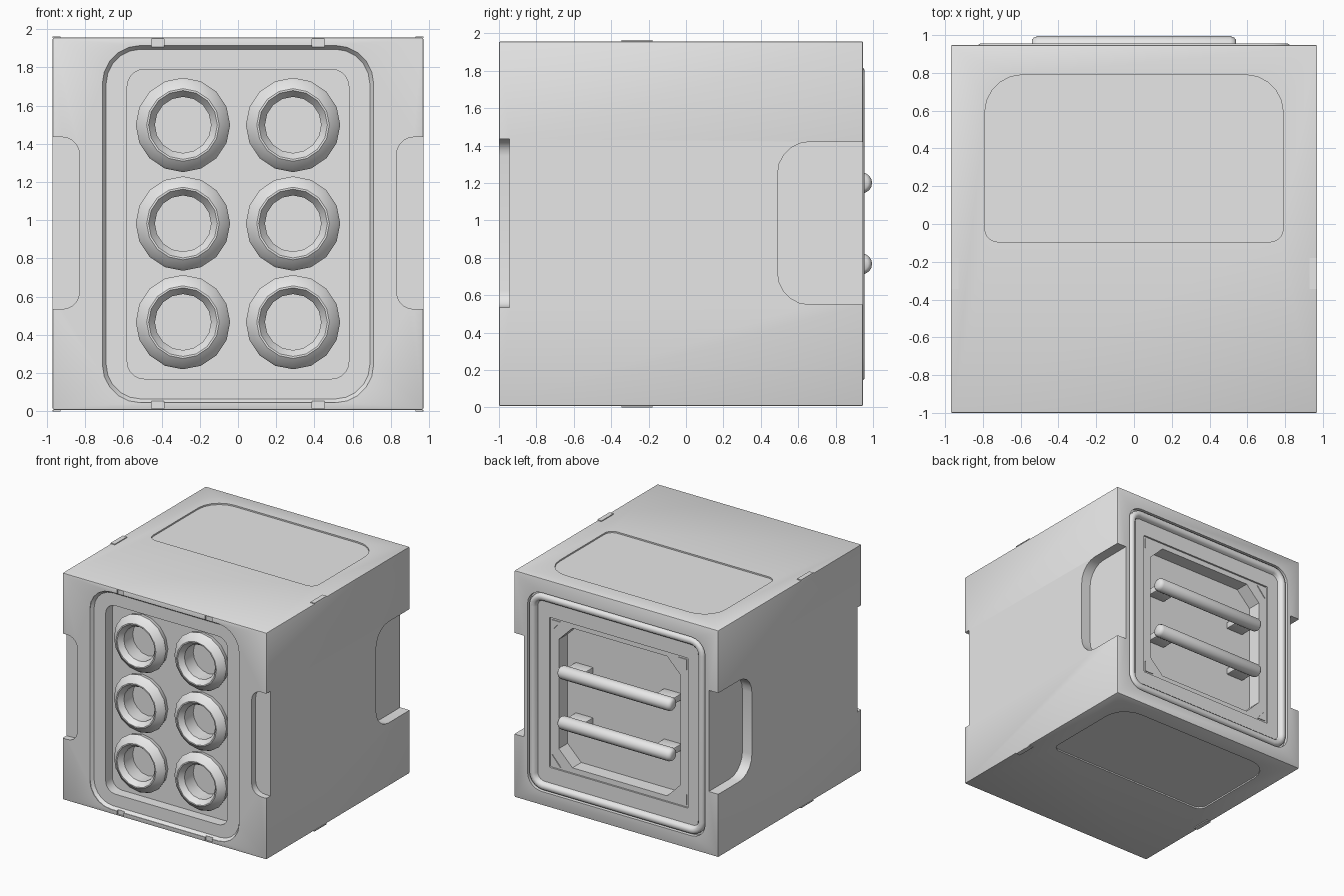
import bpy, bmesh, math
from mathutils import Vector

if "Cube" in bpy.data.objects:
    bpy.data.objects.remove(bpy.data.objects["Cube"], do_unlink=True)

grey = bpy.data.materials.new("light_grey")
grey.use_nodes = True
grey.diffuse_color = (0.8, 0.8, 0.8, 1)
for node in grey.node_tree.nodes:
    if node.type == 'BSDF_PRINCIPLED':
        node.inputs["Base Color"].default_value = grey.diffuse_color

MID = 0.98  # height of the block's centre


def finish(name, bm):
    bmesh.ops.recalc_face_normals(bm, faces=bm.faces)
    mesh = bpy.data.meshes.new(name)
    bm.to_mesh(mesh)
    bm.free()
    mesh.materials.append(grey)
    obj = bpy.data.objects.new(name, mesh)
    bpy.context.collection.objects.link(obj)
    return obj


def activate(obj):
    bpy.ops.object.select_all(action='DESELECT')
    obj.select_set(True)
    bpy.context.view_layer.objects.active = obj


def smooth(obj, angle=35):
    activate(obj)
    bpy.ops.object.shade_smooth_by_angle(angle=math.radians(angle))


def rounded(u0, u1, v0, v1, radii, steps=5):
    """Rounded rectangle; radii run counter-clockwise from the low corner."""
    corners = [(u0, v0, 1, 1), (u1, v0, -1, 1), (u1, v1, -1, -1), (u0, v1, 1, -1)]
    pts = []
    for i, (u, v, su, sv) in enumerate(corners):
        r = radii[i]
        for k in range(steps + 1):
            a = math.pi + (i + k / steps) * math.pi / 2
            pts.append((u + su * r + r * math.cos(a), v + sv * r + r * math.sin(a)))
    return pts


def centred(w, h, r, steps=5):
    return rounded(-w, w, MID - h, MID + h, [r] * 4, steps)


def loft(name, axis, sections, ring=False):
    """Join equal outlines placed at depths along an axis."""
    place = {'x': lambda u, v, d: (d, u, v),
             'y': lambda u, v, d: (u, d, v),
             'z': lambda u, v, d: (u, v, d)}[axis]
    bm = bmesh.new()
    loops = [[bm.verts.new(place(u, v, d)) for u, v in pts] for d, pts in sections]
    pairs = list(zip(loops, loops[1:]))
    if ring:
        pairs.append((loops[-1], loops[0]))
    else:
        bm.faces.new(loops[0])
        bm.faces.new(loops[-1])
    for a, b in pairs:
        for i in range(len(a)):
            j = (i + 1) % len(a)
            bm.faces.new((a[i], a[j], b[j], b[i]))
    return finish(name, bm)


def circle(cu, cv, r, sides=16):
    return [(cu + r * math.cos(math.tau * i / sides),
             cv + r * math.sin(math.tau * i / sides)) for i in range(sides)]


def box(name, lo, hi, bevel=0.0):
    lo, hi = Vector(lo), Vector(hi)
    bm = bmesh.new()
    bmesh.ops.create_cube(bm, size=1)
    for v in bm.verts:
        v.co = (lo + hi) / 2 + v.co * (hi - lo)
    if bevel:
        bmesh.ops.bevel(bm, geom=bm.edges[:], offset=bevel, segments=2,
                        profile=0.5, affect='EDGES')
    return finish(name, bm)


# Main block
body = box("block_body", (-0.97, -1, 0.008), (0.97, 0.947, 1.956), 0.007)


def cut(cutter):
    cutter.hide_render = True
    mod = body.modifiers.new("cut", 'BOOLEAN')
    mod.operation, mod.solver, mod.object = 'DIFFERENCE', 'EXACT', cutter
    activate(body)
    bpy.ops.object.modifier_apply(modifier=mod.name)
    bpy.data.objects.remove(cutter, do_unlink=True)


# Front: shallow rounded frame, then the deeper cavity
wide, narrow = centred(0.71, 0.935, 0.2), centred(0.69, 0.915, 0.18)
cut(loft("frame_cutter", 'y', [(-1.1, wide), (-0.995, wide), (-0.97, narrow)]))
opening = centred(0.58, 0.81, 0.09)
cut(loft("cavity_cutter", 'y', [(-1.1, opening), (-0.88, opening)]))

# Small notches joining the front frame to the top and bottom edges
for x in (-0.42, 0.42):
    for z in (0.04, 1.925):
        cut(box("notch_cutter", (x - 0.033, -1.1, z - 0.025), (x + 0.033, -0.985, z + 0.025)))

# Cups with sloping rims, each with a hole into the block
for row in range(3):
    for x in (-0.288, 0.288):
        z = 0.467 + row * 0.516
        hole = circle(x, z, 0.147)
        cut(loft("hole_cutter", 'y', [(-1.1, hole), (-0.81, hole)]))
        profile = [(0.235, -0.87), (0.247, -0.92), (0.235, -0.94), (0.19, -0.975),
                   (0.18, -0.975), (0.147, -0.93), (0.147, -0.87)]
        cup = loft("cup", 'y', [(d, circle(x, z, r)) for r, d in profile], ring=True)
        smooth(cup, 30)

# Side pockets: thin ones at the front corners, larger ones at the back
for s in (-1, 1):
    u0, u1 = sorted((s * 0.83, s * 1.1))
    radii = [0.09, 0, 0, 0.09] if s > 0 else [0, 0.09, 0.09, 0]
    radii = [max(r, 0.01) for r in radii]
    grip = rounded(u0, u1, 0.535, 1.435, radii)
    cut(loft("front_grip_cutter", 'y', [(-1.1, grip), (-0.945, grip)]))
    pocket = rounded(0.49, 1.1, 0.55, 1.42, [0.17, 0.01, 0.01, 0.17])
    cut(loft("back_pocket_cutter", 'x', [(s * 1.1, pocket), (s * 0.88, pocket)]))

# Shallow panels on the top and the underside
panel = rounded(-0.79, 0.79, -0.095, 0.79, [0.07, 0.07, 0.2, 0.2])
cut(loft("top_panel_cutter", 'z', [(2.1, panel), (1.944, panel)]))
cut(loft("bottom_panel_cutter", 'z', [(-0.1, panel), (0.02, panel)]))

# Back: recessed field, square step and chamfered cavity
for outline, depth in ((centred(0.845, 0.855, 0.13), 0.915),
                       (centred(0.66, 0.645, 0.01), 0.9),
                       (centred(0.58, 0.6, 0.13, 1), 0.78)):
    cut(loft("back_cutter", 'y', [(1.1, outline), (depth, outline)]))
smooth(body, 30)

# Rounded lip around the back field
lip_profile = [(0.0, 0.91), (0.004, 0.942), (0.02, 0.955),
               (0.045, 0.955), (0.06, 0.94), (0.068, 0.91)]
lip = loft("back_lip", 'y',
           [(d, centred(0.835 - t, 0.845 - t, 0.13 - t)) for t, d in lip_profile], ring=True)
smooth(lip, 50)

# Triangular corner plates on the square step
for sx in (-1, 1):
    for sz in (-1, 1):
        tri = [(sx * 0.64, MID + sz * 0.625), (sx * 0.56, MID + sz * 0.625),
               (sx * 0.64, MID + sz * 0.535)]
        loft("corner_plate", 'y', [(0.899, tri), (0.907, tri)])

# Two handle bars with mounts behind them
for z in (0.767, 1.2):
    ends = [(-0.54, 0.035), (-0.53, 0.048), (-0.51, 0.056),
            (0.51, 0.056), (0.53, 0.048), (0.54, 0.035)]
    bar = loft("handle_bar", 'x', [(x, circle(0.939, z, r)) for x, r in ends])
    smooth(bar, 40)
    for x in (-0.42, 0.42):
        mount = box("bar_mount", (x - 0.085, 0.775, z - 0.03),
                    (x + 0.085, 0.93, z + 0.03), 0.012)
        smooth(mount)

# Thin tabs on the top and bottom side edges
for s in (-1, 1):
    for z in (0.004, 1.959):
        box("edge_tab", (s * 0.95 - 0.02, -0.345, z - 0.004), (s * 0.95 + 0.02, -0.18, z + 0.004))
